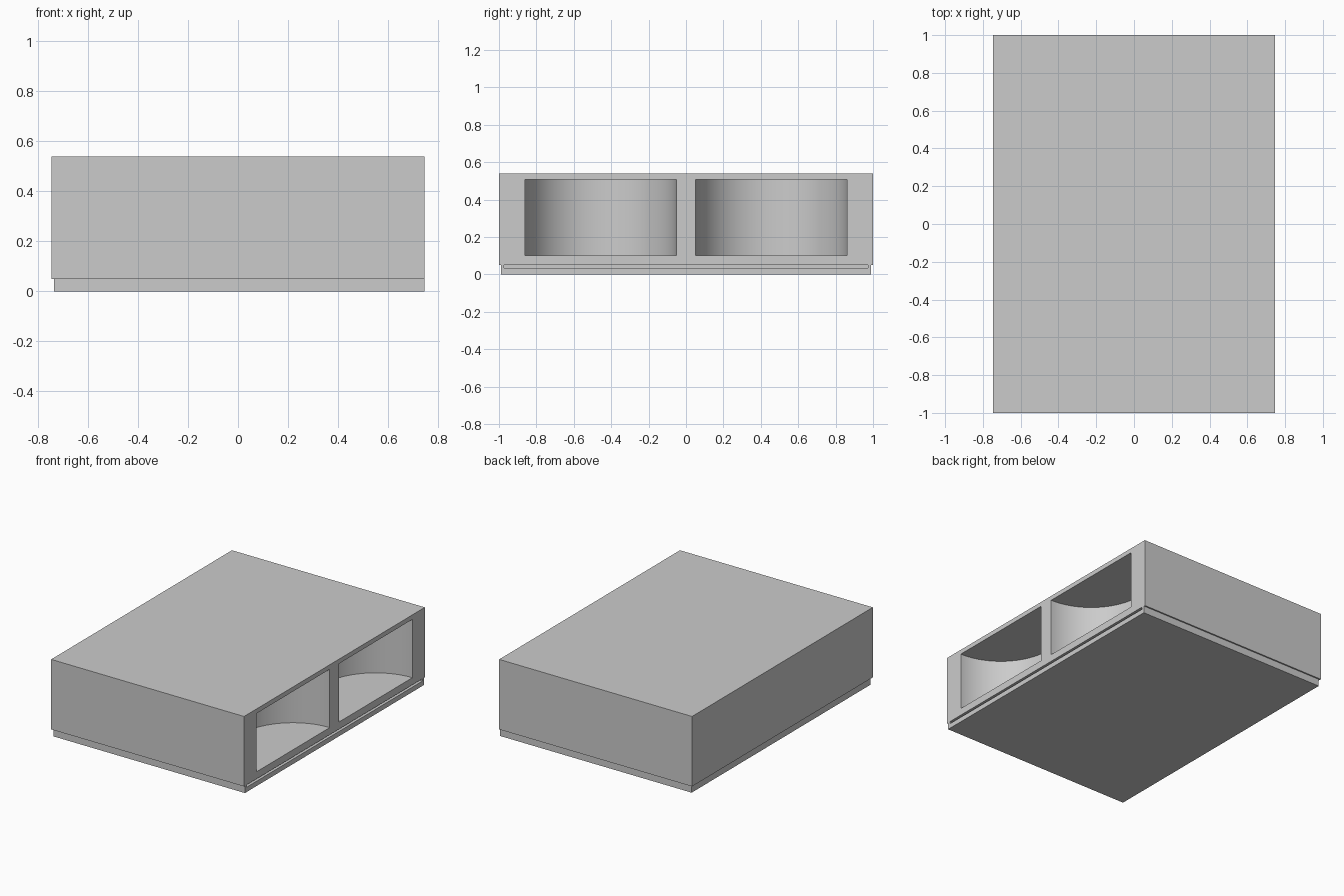
import bpy
import bmesh
import math

if "Cube" in bpy.data.objects:
    bpy.data.objects.remove(bpy.data.objects["Cube"], do_unlink=True)

HALF_X, HALF_Y, HEIGHT = 0.747, 1.0, 0.54
STEP_Z, STEP = 0.05, 0.01
NICHE_RADIUS, NICHE_Y = 0.405, 0.457

grey = bpy.data.materials.new("plain grey")
grey.use_nodes = True
colour = (0.6, 0.6, 0.6, 1)
grey.diffuse_color = colour
grey.node_tree.nodes["Principled BSDF"].inputs["Base Color"].default_value = colour


def prism(name, outline, z0, z1):
    """Extrude a plan outline from z0 up to z1."""
    bm = bmesh.new()
    face = bm.faces.new([bm.verts.new((x, y, z0)) for x, y in outline])
    top = bmesh.ops.extrude_face_region(bm, geom=[face])["geom"]
    verts = [v for v in top if isinstance(v, bmesh.types.BMVert)]
    bmesh.ops.translate(bm, verts=verts, vec=(0, 0, z1 - z0))
    bmesh.ops.recalc_face_normals(bm, faces=bm.faces)
    mesh = bpy.data.meshes.new(name)
    bm.to_mesh(mesh)
    bm.free()
    mesh.materials.append(grey)
    obj = bpy.data.objects.new(name, mesh)
    bpy.context.collection.objects.link(obj)
    return obj


def rect(x0, x1, y0, y1):
    return [(x0, y0), (x1, y0), (x1, y1), (x0, y1)]


def niche_outline(cy, segments=48):
    """Half circle reaching inward from the open side, closed outside it."""
    arc = []
    for i in range(segments + 1):
        a = math.pi / 2 + math.pi * i / segments
        arc.append((HALF_X + NICHE_RADIUS * math.cos(a), cy + NICHE_RADIUS * math.sin(a)))
    outside = HALF_X + 0.1
    return [(outside, cy + NICHE_RADIUS)] + arc + [(outside, cy - NICHE_RADIUS)]


# Main block
body = prism("cabinet_body", rect(-HALF_X, HALF_X, -HALF_Y, HALF_Y), 0, HEIGHT)

# Recessed plinth on three sides, flush on the open side
ox, oy = HALF_X + 0.1, HALF_Y + 0.1
ix, iy = HALF_X - STEP, HALF_Y - STEP
rebate = [(ox, -oy), (ox, -iy), (-ix, -iy), (-ix, iy),
          (ox, iy), (ox, oy), (-ox, oy), (-ox, -oy)]
cutters = [prism("plinth_cutter", rebate, -0.1, STEP_Z)]

# Narrow groove along the open side
cutters.append(prism("groove_cutter", rect(HALF_X - 0.03, ox, -0.972, 0.972), 0.034, STEP_Z))

# Two half-round niches
for side, sign in (("front", -1), ("back", 1)):
    cutters.append(prism(side + "_niche_cutter", niche_outline(sign * NICHE_Y), 0.1, 0.508))

bpy.context.view_layer.objects.active = body
body.select_set(True)
for cutter in cutters:
    cutter.hide_render = True
    cut = body.modifiers.new(cutter.name, "BOOLEAN")
    cut.operation = "DIFFERENCE"
    cut.solver = "EXACT"
    cut.object = cutter
    bpy.ops.object.modifier_apply(modifier=cut.name)
    bpy.data.objects.remove(cutter, do_unlink=True)

# Smooth niche walls, crisp edges elsewhere
bpy.ops.object.shade_smooth_by_angle(angle=math.radians(30))
